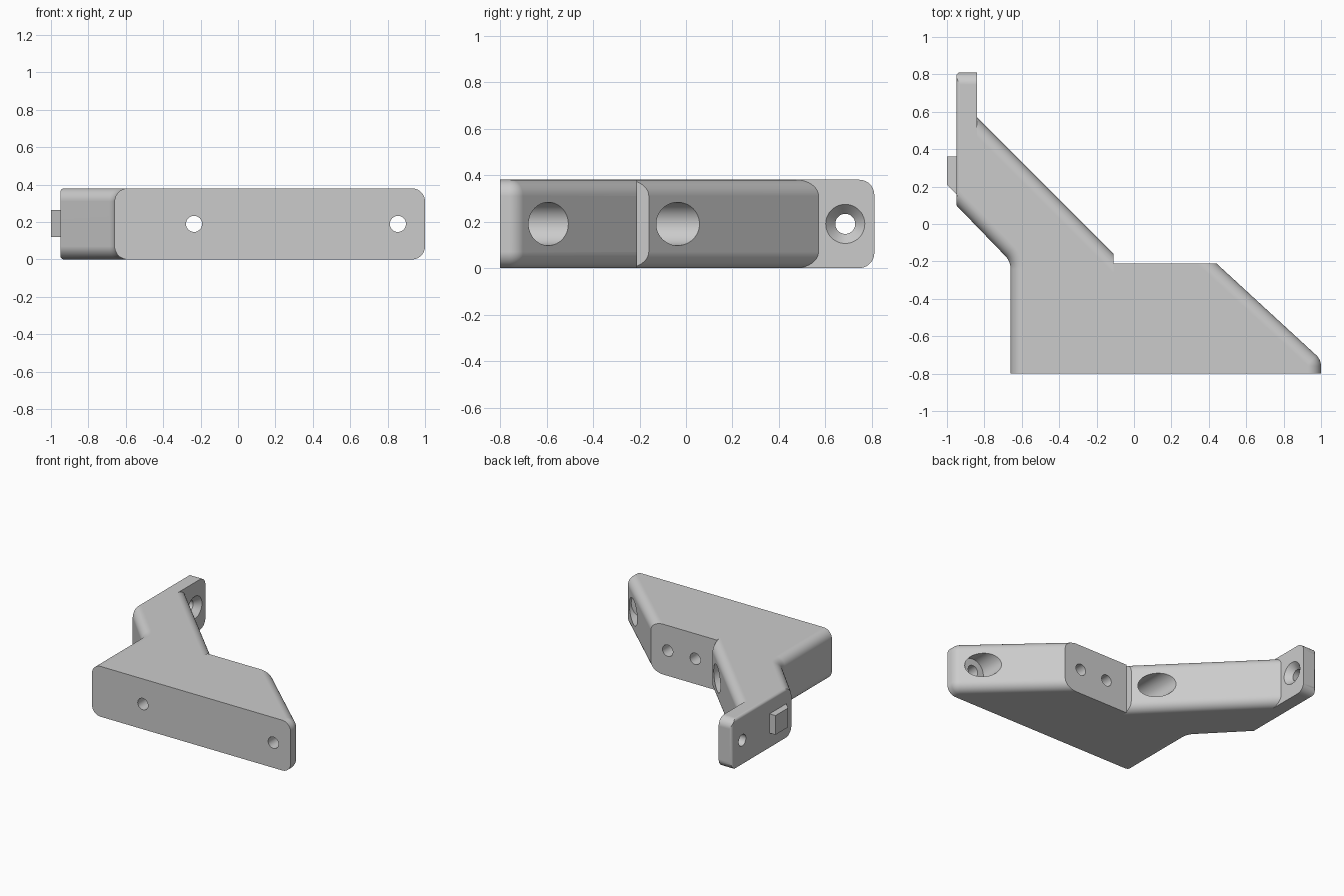
import bpy, bmesh, math
from mathutils import Vector, Matrix

cube = bpy.data.objects.get("Cube")
if cube:
    bpy.data.objects.remove(cube, do_unlink=True)

H = 0.38          # body height
MID = H / 2
R = 0.07          # main edge rounding

grey = bpy.data.materials.new("light_grey")
grey.use_nodes = True
grey.diffuse_color = (0.6, 0.6, 0.6, 1)
grey.node_tree.nodes["Principled BSDF"].inputs["Base Color"].default_value = (0.6, 0.6, 0.6, 1)


def finish(name, bm):
    bmesh.ops.recalc_face_normals(bm, faces=bm.faces)
    mesh = bpy.data.meshes.new(name)
    bm.to_mesh(mesh)
    bm.free()
    mesh.materials.append(grey)
    ob = bpy.data.objects.new(name, mesh)
    bpy.context.scene.collection.objects.link(ob)
    return ob


def round_corner(prev, corner, nxt, r, steps=8):
    """Points of an arc tangent to both sides of a corner."""
    p, c, n = Vector(prev), Vector(corner), Vector(nxt)
    u, v = (p - c).normalized(), (n - c).normalized()
    half = u.angle(v) / 2
    centre = c + (u + v).normalized() * (r / math.sin(half))
    start = c + u * (r / math.tan(half)) - centre
    end = c + v * (r / math.tan(half)) - centre
    sweep = start.angle_signed(end)
    return [centre + Matrix.Rotation(-sweep * i / steps, 2) @ start for i in range(steps + 1)]


def prism(name, outline, z0, z1):
    bm = bmesh.new()
    face = bm.faces.new([bm.verts.new((p[0], p[1], z0)) for p in outline])
    up = bmesh.ops.extrude_face_region(bm, geom=[face])["geom"]
    bmesh.ops.translate(bm, vec=(0, 0, z1 - z0), verts=[g for g in up if isinstance(g, bmesh.types.BMVert)])
    return finish(name, bm)


def boolean(target, tool, op="DIFFERENCE"):
    mod = target.modifiers.new(tool.name, "BOOLEAN")
    mod.operation, mod.solver, mod.object = op, "EXACT", tool
    bpy.context.view_layer.objects.active = target
    bpy.ops.object.modifier_apply(modifier=mod.name)
    bpy.data.objects.remove(tool, do_unlink=True)


def round_edges(target, path, r, ends_on_x=False, steps=10):
    """Rounds the top and bottom edges along a path, material on the left of travel."""
    pts = [Vector(p) for p in path]
    normals = [(b - a).normalized() for a, b in zip(pts, pts[1:])]
    normals = [Vector((-d.y, d.x)) for d in normals]
    offsets = []
    for i in range(len(pts)):
        a, b = normals[max(i - 1, 0)], normals[min(i, len(normals) - 1)]
        offsets.append((a + b) / (1 + a.dot(b)))
    if ends_on_x:
        for i in (0, -1):
            offsets[i] = Vector((0, 1 / normals[i].y))
    e = 0.03
    section = [(r, -e), (-e, -e), (-e, r)]
    for i in range(steps + 1):
        t = math.pi / 2 * i / steps
        section.append((r - r * math.cos(t), r - r * math.sin(t)))
    for flip in (False, True):
        bm = bmesh.new()
        rings = [[bm.verts.new((*(p + o * d), H - h if flip else h)) for d, h in section]
                 for p, o in zip(pts, offsets)]
        n = len(section)
        for a, b in zip(rings, rings[1:]):
            for j in range(n):
                bm.faces.new((a[j], a[(j + 1) % n], b[(j + 1) % n], b[j]))
        bm.faces.new(rings[0])
        bm.faces.new(rings[-1])
        boolean(target, finish("edge_cutter", bm))


def drill(target, start, end, r0, r1=None):
    """Cuts a straight or tapered hole between two points."""
    a, b = Vector(start), Vector(end)
    turn = (b - a).to_track_quat("Z", "Y").to_matrix().to_4x4()
    bm = bmesh.new()
    bmesh.ops.create_cone(bm, cap_ends=True, segments=48, radius1=r0, radius2=r1 or r0,
                          depth=(b - a).length, matrix=Matrix.Translation((a + b) / 2) @ turn)
    boolean(target, finish("drill", bm))


# Outline of the bracket, seen from above
bend = round_corner((-0.95, 0.10), (-0.66, -0.20), (-0.66, -0.8), 0.1)
nose = round_corner((1, -0.8), (1, -0.725), (0.44, -0.21), 0.08)
flange_tip = round_corner((-0.84, 0.81), (-0.95, 0.81), (-0.95, 0.10), 0.02)
outline = [(-0.66, -0.8), (1, -0.8), *nose, (0.44, -0.21), (-0.11, -0.21), (-0.11, -0.16),
           (-0.84, 0.57), (-0.84, 0.81), *flange_tip, (-0.95, 0.10), *bend]
body = prism("bracket_body", outline, 0, H)

# Rounded long edges of the base, arm and mounting flange
round_edges(body, [(1, -0.9), *nose, (0.33, -0.109)], R)
round_edges(body, [(-0.11, -0.16), (-0.84, 0.57)], R, ends_on_x=True)
round_edges(body, [(-1.095, 0.25), *bend, (-0.66, -0.9)], R)
round_edges(body, [(-0.8, 0.81), (-1.1, 0.81)], 0.065)
round_edges(body, [(-0.95, 0.9), (-0.95, 0.05)], 0.02)

# Counterbored screw holes through the base
for x in (-0.235, 0.855):
    drill(body, (x, -0.9, MID), (x, 0.4, MID), 0.043)
    drill(body, (x, -0.70, MID), (x, 0.4, MID), 0.093)

# Blind holes in the rear face
for x in (0.07, 0.3):
    drill(body, (x, -0.5, MID), (x, -0.1, MID), 0.043)

# Countersunk hole in the flange
drill(body, (-1.05, 0.685, MID), (-0.7, 0.685, MID), 0.043)
drill(body, (-0.885, 0.685, MID), (-0.839, 0.685, MID), 0.043, 0.085)

# Locating tab on the outer side
tab = prism("locating_tab", [(-0.93, 0.36), (-1, 0.36), (-1, 0.21), (-0.95, 0.16), (-0.93, 0.16)], 0.12, 0.265)
boolean(body, tab, "UNION")

# Smooth roundings, crisp corners
bpy.ops.object.select_all(action="DESELECT")
body.select_set(True)
bpy.context.view_layer.objects.active = body
bpy.ops.object.shade_smooth_by_angle(angle=math.radians(25))
weighted = body.modifiers.new("weighted_normals", "WEIGHTED_NORMAL")
weighted.keep_sharp = True
